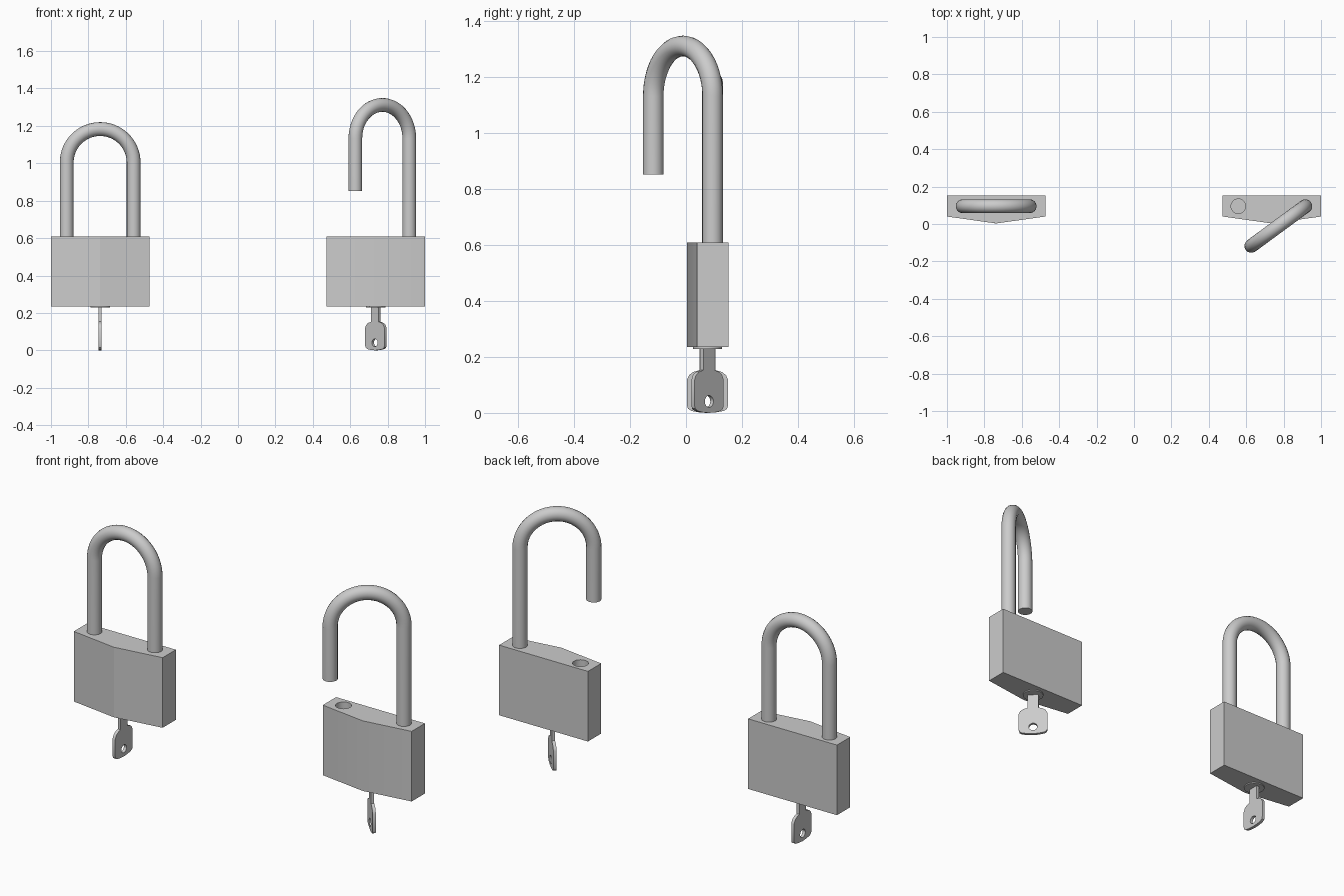
import bpy, bmesh, math

if "Cube" in bpy.data.objects:
    bpy.data.objects.remove(bpy.data.objects["Cube"])

R, ROD = 0.179, 0.037           # shackle bend radius, rod radius
ROD_Y, KEY_Y = 0.095, 0.077
BASE, TOP = 0.235, 0.61


def activate(ob):
    bpy.ops.object.select_all(action='DESELECT')
    ob.select_set(True)
    bpy.context.view_layer.objects.active = ob


def to_mesh(ob, smooth=True):
    activate(ob)
    bpy.ops.object.convert(target='MESH')
    ob = bpy.context.object
    if smooth:
        bpy.ops.object.shade_smooth_by_angle(angle=math.radians(35))
    return ob


def cylinder(name, x, y, z0, z1, r):
    bpy.ops.mesh.primitive_cylinder_add(vertices=32, radius=r, depth=z1 - z0,
                                        location=(x, y, (z0 + z1) / 2))
    ob = bpy.context.object
    ob.name = name
    bpy.ops.object.shade_smooth_by_angle(angle=math.radians(35))
    return ob


def curve_object(name, dims, splines, cyclic):
    cu = bpy.data.curves.new(name, 'CURVE')
    cu.dimensions = dims
    for pts in splines:
        sp = cu.splines.new('POLY')
        sp.points.add(len(pts) - 1)
        for p, co in zip(sp.points, pts):
            p.co = (*co, 1)
        sp.use_cyclic_u = cyclic
    ob = bpy.data.objects.new(name, cu)
    bpy.context.collection.objects.link(ob)
    return ob


def body(name, x):
    # five-sided block with a shallow ridge down the front
    prof = [(-0.263, 0.152), (-0.263, 0.04), (0, 0.003), (0.263, 0.04), (0.263, 0.152)]
    bm = bmesh.new()
    face = bm.faces.new([bm.verts.new((x + px, py, BASE)) for px, py in prof])
    ext = bmesh.ops.extrude_face_region(bm, geom=[face])
    verts = [v for v in ext['geom'] if isinstance(v, bmesh.types.BMVert)]
    bmesh.ops.translate(bm, verts=verts, vec=(0, 0, TOP - BASE))
    bmesh.ops.recalc_face_normals(bm, faces=bm.faces)
    me = bpy.data.meshes.new(name)
    bm.to_mesh(me)
    bm.free()
    ob = bpy.data.objects.new(name, me)
    bpy.context.collection.objects.link(ob)
    return ob


def shackle(name, x, bend_z, short_end, angle):
    # origin sits on the long leg so the shackle swings around it
    path = [(0, 0, 0.5)]
    for i in range(33):
        a = math.pi * i / 32
        path.append((-R + R * math.cos(a), 0, bend_z + R * math.sin(a)))
    path.append((-2 * R, 0, short_end))
    ob = curve_object(name, '3D', [path], False)
    ob.data.bevel_depth = ROD
    ob.data.bevel_resolution = 6
    ob.data.use_fill_caps = True
    ob.location = (x + R, ROD_Y, 0)
    ob.rotation_euler.z = angle
    return to_mesh(ob)


def key(name, x, angle):
    half = [(0.028, 0.24), (0.028, 0.153), (0.052, 0.146), (0.066, 0.135), (0.074, 0.117),
            (0.074, 0.028), (0.070, 0.015), (0.058, 0.007), (0.03, 0.002)]
    outline = half + [(0, 0)] + [(-px, pz) for px, pz in reversed(half)]
    hole = [(0.022 * math.cos(t), 0.041 + 0.021 * math.sin(t))
            for t in (2 * math.pi * i / 20 for i in range(20))]
    ob = curve_object(name, '2D', [[(*p, 0) for p in outline], [(*p, 0) for p in hole]], True)
    ob.data.fill_mode = 'BOTH'
    ob.data.extrude = 0.008
    ob.location = (x, KEY_Y, 0)
    ob.rotation_euler = (math.pi / 2, 0, angle)
    return to_mesh(ob)


for state, x, bend_z, short_end, swing, turn in (
        ('closed', -0.737, 1.004, 0.5, 0, 90),
        ('open', 0.737, 1.133, 0.852, 36.3, -45)):
    block = body(state + '_lock_body', x)
    if state == 'open':
        # empty socket for the released leg
        cutter = cylinder('socket_cutter', x - R, ROD_Y, 0.49, 0.7, 0.039)
        cutter.hide_render = True
        mod = block.modifiers.new('socket', 'BOOLEAN')
        mod.operation = 'DIFFERENCE'
        mod.object = cutter
        block = to_mesh(block)
        bpy.data.objects.remove(cutter)
        for p in block.data.polygons:   # keep the planar sides flat
            if len(p.vertices) > 4:
                p.use_smooth = False
    shackle(state + '_shackle', x, bend_z, short_end, math.radians(swing))
    cylinder(state + '_key_plug', x, KEY_Y, 0.229, 0.25, 0.052)
    key(state + '_key', x, math.radians(turn))
